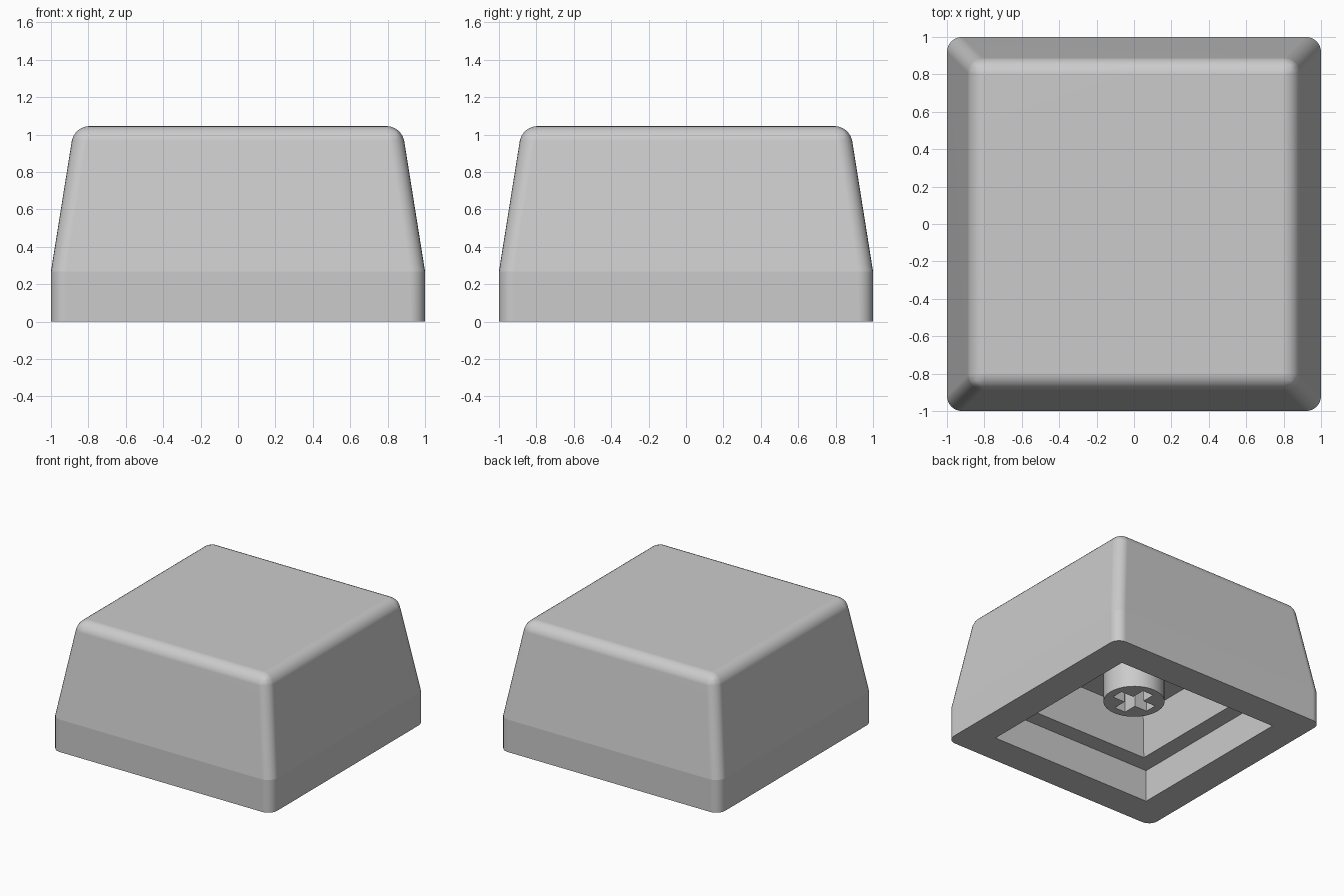
import bpy
import bmesh

cube = bpy.data.objects.get("Cube")
if cube:
    bpy.data.objects.remove(cube, do_unlink=True)

GREY = (0.6, 0.6, 0.6, 1.0)
plastic = bpy.data.materials.new("grey plastic")
plastic.use_nodes = True
plastic.diffuse_color = GREY
for node in plastic.node_tree.nodes:
    if node.type == 'BSDF_PRINCIPLED':
        node.inputs["Base Color"].default_value = GREY


def make_object(name, bm):
    bmesh.ops.recalc_face_normals(bm, faces=bm.faces)
    mesh = bpy.data.meshes.new(name)
    bm.to_mesh(mesh)
    bm.free()
    mesh.materials.append(plastic)
    obj = bpy.data.objects.new(name, mesh)
    bpy.context.collection.objects.link(obj)
    return obj


def activate(obj):
    bpy.ops.object.select_all(action='DESELECT')
    obj.select_set(True)
    bpy.context.view_layer.objects.active = obj


def stack_rings(bm, rings):
    """Join square rings (half width, height) into a closed solid."""
    loops = [[bm.verts.new((sx * h, sy * h, z))
              for sx, sy in ((-1, -1), (1, -1), (1, 1), (-1, 1))]
             for h, z in rings]
    for a, b in zip(loops, loops[1:]):
        for i in range(4):
            j = (i + 1) % 4
            bm.faces.new((a[i], a[j], b[j], b[i]))
    bm.faces.new(loops[0])
    bm.faces.new(loops[-1])
    return loops


# Cap shell: stepped cavity, rim, straight skirt, tapered body
SKIRT, TOP, CEILING = 0.27, 1.045, 0.62
bm = bmesh.new()
loops = stack_rings(bm, [(0.56, CEILING), (0.6, 0.265), (0.74, 0.265), (0.74, 0),
                         (1, 0), (1, SKIRT), (0.876, TOP)])
outer = {v for loop in loops[4:] for v in loop}
upper = set(loops[-1])
rounded = [e for e in bm.edges if all(v in outer for v in e.verts)
           and (abs(e.verts[0].co.z - e.verts[1].co.z) > 0.1
                or all(v in upper for v in e.verts))]
bmesh.ops.bevel(bm, geom=rounded, offset=0.08, offset_type='OFFSET',
                segments=6, profile=0.5, affect='EDGES', clamp_overlap=True)
cap = make_object("cap_shell", bm)
activate(cap)
bpy.ops.object.shade_smooth_by_angle(angle=0.52)

# Crisp crease where the skirt meets the taper
for edge in cap.data.edges:
    ends = [cap.data.vertices[i].co for i in edge.vertices]
    if all(abs(p.z - SKIRT) < 0.01 and max(abs(p.x), abs(p.y)) > 0.9 for p in ends):
        edge.use_edge_sharp = True
weighted = cap.modifiers.new("even_shading", 'WEIGHTED_NORMAL')
weighted.keep_sharp = True

# Round stem hanging from the cavity ceiling
STEM_BASE, STEM_TOP = 0.265, CEILING + 0.02
bm = bmesh.new()
bmesh.ops.create_cone(bm, cap_ends=True, segments=48, radius1=0.23, radius2=0.23,
                      depth=STEM_TOP - STEM_BASE)
bmesh.ops.translate(bm, verts=bm.verts, vec=(0, 0, (STEM_BASE + STEM_TOP) / 2))
stem = make_object("stem", bm)

# Cross socket cut into the stem
ARM, HALF = 0.165, 0.05
quarter = [(ARM, -HALF), (ARM, HALF), (HALF, HALF)]
outline = []
for turn in range(4):
    outline += quarter
    quarter = [(-y, x) for x, y in quarter]
bm = bmesh.new()
face = bm.faces.new([bm.verts.new((x, y, 0.2)) for x, y in outline])
pulled = bmesh.ops.extrude_face_region(bm, geom=[face])["geom"]
bmesh.ops.translate(bm, vec=(0, 0, 0.38),
                    verts=[g for g in pulled if isinstance(g, bmesh.types.BMVert)])
cutter = make_object("socket_cutter", bm)
cutter.hide_render = True

activate(stem)
cut = stem.modifiers.new("socket", 'BOOLEAN')
cut.operation = 'DIFFERENCE'
cut.solver = 'EXACT'
cut.object = cutter
bpy.ops.object.modifier_apply(modifier=cut.name)
bpy.data.objects.remove(cutter, do_unlink=True)
activate(stem)
bpy.ops.object.shade_smooth_by_angle(angle=0.52)
